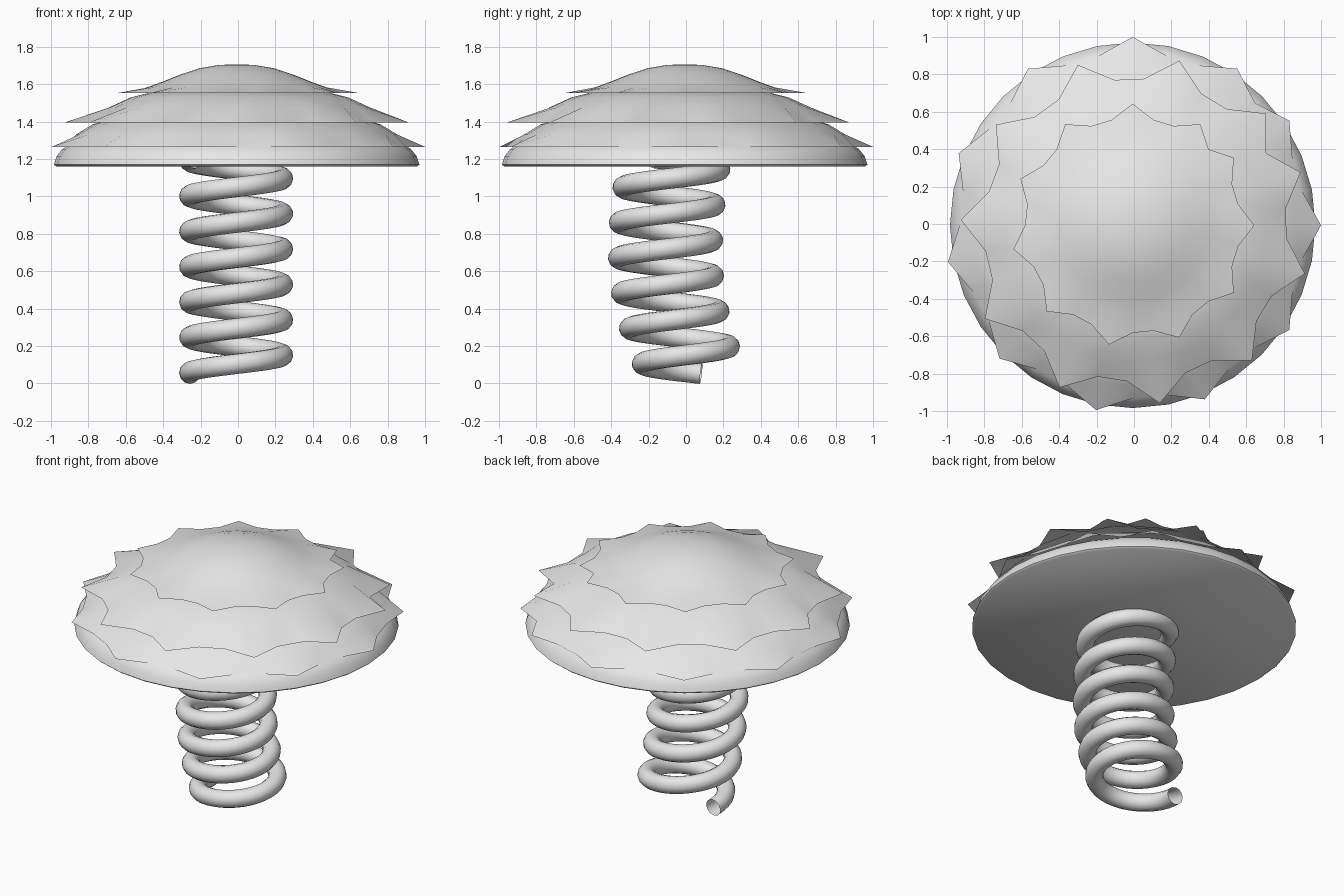
import bpy
import bmesh
from math import sin, cos, pi, radians

if "Cube" in bpy.data.objects:
    bpy.data.objects.remove(bpy.data.objects["Cube"])

SIDES = 32
TIPS = {(5 + 3 * k) % SIDES for k in range(11)}  # every third rim vertex is a tip
CENTRE = -0.007

grey = bpy.data.materials.new("light_grey")
grey.use_nodes = True
grey.diffuse_color = (0.8, 0.8, 0.8, 1)
grey.node_tree.nodes["Principled BSDF"].inputs["Base Color"].default_value = (0.8, 0.8, 0.8, 1)


def add_object(name, data):
    obj = bpy.data.objects.new(name, data)
    data.materials.append(grey)
    bpy.context.collection.objects.link(obj)
    return obj


def lathe(name, profile, tip=None, turn=0.0, offset=(0, 0), close_base=False):
    """Revolve (radius, z) pairs; the first ring gets jagged tips if tip is set."""
    bm = bmesh.new()
    rings = []
    for level, (radius, z) in enumerate(profile):
        ring = []
        for i in range(SIDES):
            r = tip if tip and level == 0 and i in TIPS else radius
            a = 2 * pi * i / SIDES + radians(turn)
            ring.append(bm.verts.new((r * cos(a) + offset[0], r * sin(a) + offset[1], z)))
        rings.append(ring)
    for low, high in zip(rings, rings[1:]):
        for i in range(SIDES):
            j = (i + 1) % SIDES
            bm.faces.new((low[i], low[j], high[j], high[i]))
    bm.faces.new(rings[-1])
    if close_base:
        bm.faces.new(rings[0][::-1])
    mesh = bpy.data.meshes.new(name)
    bm.to_mesh(mesh)
    bm.free()
    mesh.shade_smooth()
    mesh.set_sharp_from_angle(angle=radians(50))
    obj = add_object(name, mesh)
    obj.location = (CENTRE, CENTRE, 0)
    return obj


# Cap: rounded base with a flat underside
lathe("cap_base", [(0.965, 1.16), (0.977, 1.17), (0.962, 1.215), (0.935, 1.25),
                   (0.9, 1.275), (0.82, 1.32)], close_base=True)

# Three overlapping layers with jagged rims
lathe("lower_layer", [(0.925, 1.265), (0.86, 1.33), (0.77, 1.385), (0.66, 1.42)], tip=1.007)
lathe("middle_layer", [(0.81, 1.395), (0.7, 1.475), (0.58, 1.53), (0.48, 1.555)],
      tip=0.935, turn=-14.5, offset=(0.015, -0.025))
lathe("top_layer", [(0.575, 1.553), (0.48, 1.583), (0.4, 1.612), (0.3, 1.652), (0.2, 1.685),
                    (0.1, 1.702), (0.03, 1.706)], tip=0.65)

# Spring: an open tube wound along a slightly bowed axis
STEPS_PER_TURN = 40
PITCH = 0.189
points = []
for step in range(-1, int(6.1 * STEPS_PER_TURN)):
    t = step / STEPS_PER_TURN
    z = 0.057 + PITCH * t
    bow = 0.36 if z < 0.7 else 0.2
    a = pi + 2 * pi * t
    points.append((0.25 * cos(a) - 0.01, 0.253 * sin(a) - 0.11 + bow * (z - 0.7) ** 2, z))

curve = bpy.data.curves.new("spring", "CURVE")
curve.dimensions = "3D"
curve.bevel_depth = 0.055
curve.bevel_resolution = 4
spline = curve.splines.new("POLY")
spline.points.add(len(points) - 1)
for point, co in zip(spline.points, points):
    point.co = (*co, 1)
spline.use_smooth = True
add_object("spring", curve)
